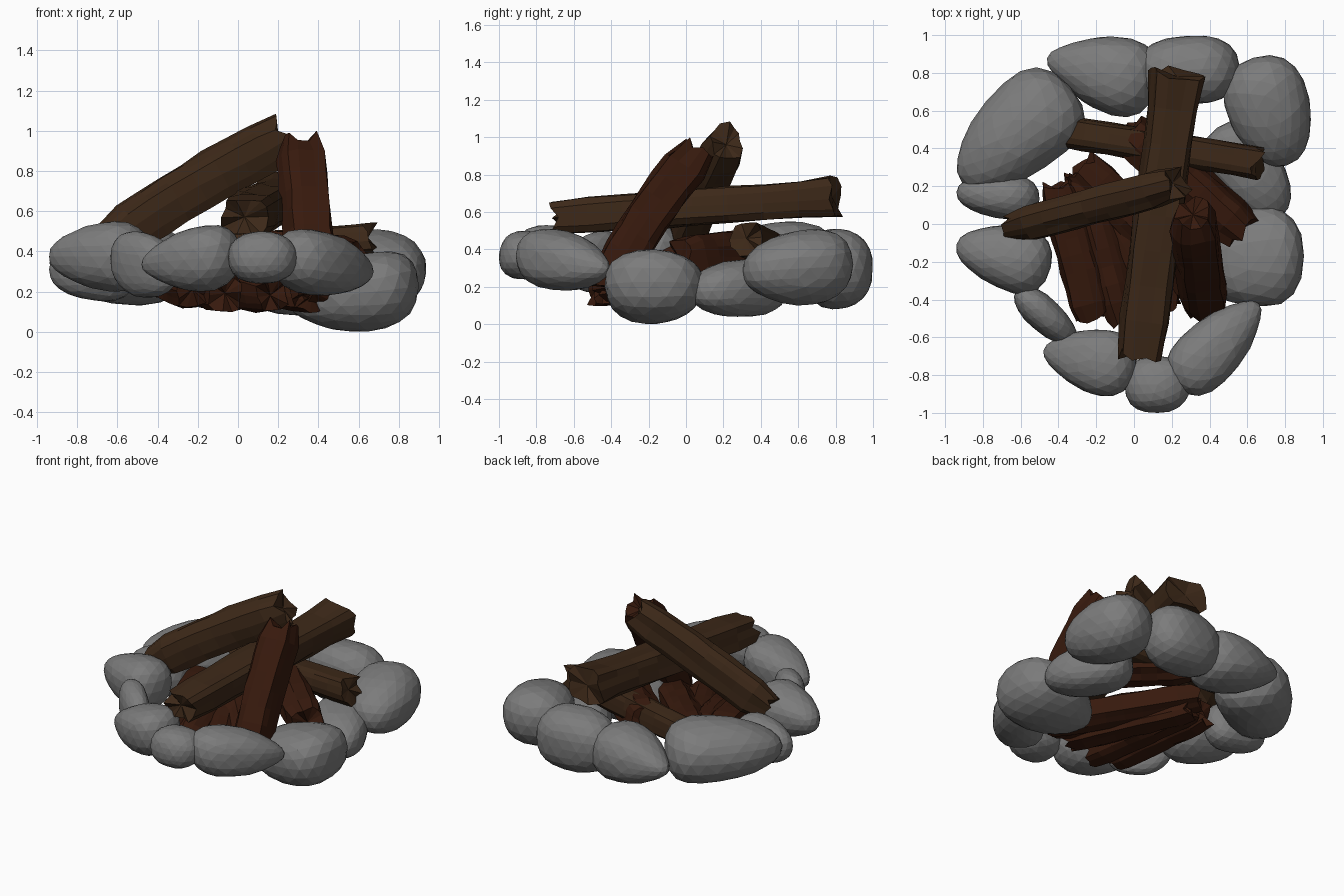
import bpy, bmesh, math, random
from mathutils import Vector

if "Cube" in bpy.data.objects:
    bpy.data.objects.remove(bpy.data.objects["Cube"])

random.seed(7)


def material(name, rgb):
    m = bpy.data.materials.new(name)
    m.diffuse_color = (*rgb, 1)
    m.use_nodes = True
    m.node_tree.nodes["Principled BSDF"].inputs["Base Color"].default_value = m.diffuse_color
    return m


STONE = material("stone_grey", (0.2, 0.2, 0.2))
BROWN = material("wood_brown", (0.045, 0.021, 0.009))
RED = material("wood_red", (0.038, 0.01, 0.004))


def finish(bm, name, mat):
    bmesh.ops.recalc_face_normals(bm, faces=bm.faces)
    me = bpy.data.meshes.new(name)
    bm.to_mesh(me)
    bm.free()
    me.materials.append(mat)
    ob = bpy.data.objects.new(name, me)
    bpy.context.collection.objects.link(ob)


def stone(name, thin, fat, width, z0, z1, taper=0.0, tilt=0.0):
    """Faceted egg lying between two tips; tilt lifts the fat end."""
    a, b = Vector((*thin, 0)), Vector((*fat, 0))
    axis = (b - a) / 2
    side = Vector((-axis.y, axis.x, 0)).normalized()
    bm = bmesh.new()
    bmesh.ops.create_icosphere(bm, subdivisions=3, radius=1)
    phase = [random.uniform(0, 6.3) for _ in range(3)]
    box = lambda t: math.copysign(abs(t) ** 0.88, t)
    for v in bm.verts:
        p = v.co.copy()
        lump = 1 + 0.03 * sum(math.sin(3 * p[i] + phase[i]) for i in range(3))
        lump *= random.uniform(0.985, 1.01)
        k = (1 + taper * p.x) * lump
        v.co = Vector((box(p.x), box(p.y) * k, box(p.z) * k + tilt * p.x))
    lo = [min(v.co[i] for v in bm.verts) for i in range(3)]
    hi = [max(v.co[i] for v in bm.verts) for i in range(3)]
    for v in bm.verts:
        u, s, t = [(v.co[i] - lo[i]) / (hi[i] - lo[i]) for i in range(3)]
        v.co = a + axis * 2 * u + side * width * (s - 0.5) + Vector((0, 0, z0 + (z1 - z0) * t))
    # merge into larger irregular facets
    bmesh.ops.dissolve_limit(bm, angle_limit=math.radians(7), verts=bm.verts, edges=bm.edges)
    bmesh.ops.triangulate(bm, faces=bm.faces)
    finish(bm, name, STONE)


def log(name, start, end, width, height, mat, bow=0.02, ends=(1.0, 1.0), jag=0.035):
    """Split log with lengthwise ridges and splintered ends."""
    a, b = Vector(start), Vector(end)
    d = (b - a).normalized()
    side = d.cross(Vector((0, 0, 1))).normalized()
    up = side.cross(d)
    n, rows = 14, 8
    ridge = [random.uniform(0.86, 1.12) for _ in range(n)]
    bm = bmesh.new()
    rings = []
    for r in range(rows + 1):
        t = r / rows
        scale = (ends[0] * (1 - t) + ends[1] * t) if r in (0, rows) else 1.0
        c = a.lerp(b, t) + up * bow * math.sin(math.pi * t)
        ring = []
        for i in range(n):
            ang = 2 * math.pi * (i + 0.1 * math.sin(5 * t)) / n
            ca, sa = math.cos(ang), math.sin(ang)
            ca = math.copysign(abs(ca) ** 0.75, ca)
            sa = math.copysign(abs(sa) ** 0.75, sa)
            k = ridge[i] * random.uniform(0.95, 1.05) * scale
            p = c + side * ca * width / 2 * k + up * sa * height / 2 * k
            if r in (0, rows):
                p += d * random.uniform(-jag, jag)
            ring.append(bm.verts.new(p))
        rings.append(ring)
    for q, r in zip(rings, rings[1:]):
        for i in range(n):
            j = (i + 1) % n
            bm.faces.new((q[i], q[j], r[j], r[i]))
    for ring, c in ((rings[0], a + d * 0.02), (rings[-1], b - d * 0.02)):
        m = bm.verts.new(c)
        for i in range(n):
            bm.faces.new((ring[i], ring[(i + 1) % n], m))
    finish(bm, name, mat)


# Ring of stones: thin tip, fat tip, width, bottom, top, taper, tilt
stones = [
    ((-0.46, 0.88), (0.12, 0.73), 0.42, 0.10, 0.48, 0.5, 0.0),
    ((0.00, 0.80), (0.56, 0.83), 0.36, 0.08, 0.51, 0.05, 0.0),
    ((0.81, 0.31), (0.63, 0.88), 0.44, 0.10, 0.51, 0.15, 0.1),
    ((0.78, 0.04), (0.44, 0.51), 0.36, 0.04, 0.35, 0.2, 0.1),
    ((0.25, -0.17), (0.90, -0.17), 0.53, 0.00, 0.40, 0.35, 0.2),
    ((0.66, -0.42), (0.22, -0.86), 0.33, 0.18, 0.51, 0.4, 0.25),
    ((0.30, -0.85), (-0.05, -0.85), 0.30, 0.24, 0.50, 0.1, 0.0),
    ((-0.48, -0.67), (0.01, -0.77), 0.35, 0.20, 0.53, 0.4, 0.15),
    ((-0.31, -0.63), (-0.62, -0.35), 0.18, 0.17, 0.50, 0.1, 0.2),
    ((-0.94, -0.11), (-0.44, -0.23), 0.36, 0.20, 0.55, 0.3, 0.0),
    ((-0.94, 0.17), (-0.50, 0.13), 0.24, 0.15, 0.47, 0.15, 0.0),
    ((-0.91, 0.22), (-0.34, 0.73), 0.49, 0.13, 0.55, 0.35, 0.0),
]
for i, s in enumerate(stones):
    stone(f"ring_stone_{i + 1}", *s)

# Upper brown logs
log("leaning_brown_log", (-0.64, -0.01, 0.45), (0.22, 0.22, 0.97), 0.19, 0.26, BROWN, 0.01, (0.7, 0.85))
log("long_top_log", (0.03, -0.70, 0.57), (0.23, 0.80, 0.68), 0.26, 0.20, BROWN, 0.0, (0.9, 1.15))
log("back_cross_log", (-0.39, 0.49, 0.38), (0.66, 0.32, 0.46), 0.18, 0.18, BROWN, 0.0)

# Red logs: one leaning, the rest fanned out in the pit
log("leaning_red_log", (0.38, -0.43, 0.18), (0.31, 0.06, 0.93), 0.25, 0.24, RED, 0.03, (0.85, 0.75))
pit_logs = [
    ((-0.41, 0.20, 0.30), (-0.22, -0.50, 0.21), 0.21, 0.21),
    ((-0.28, 0.26, 0.27), (-0.06, -0.50, 0.19), 0.20, 0.21),
    ((-0.25, 0.28, 0.24), (0.17, -0.45, 0.18), 0.20, 0.19),
    ((-0.28, 0.30, 0.31), (0.38, -0.38, 0.17), 0.22, 0.19),
    ((-0.04, 0.50, 0.37), (0.58, -0.04, 0.34), 0.25, 0.24),
]
for i, (s, e, w, h) in enumerate(pit_logs):
    log(f"pit_log_{i + 1}", s, e, w, h, RED, 0.01, (0.85, 0.85))
